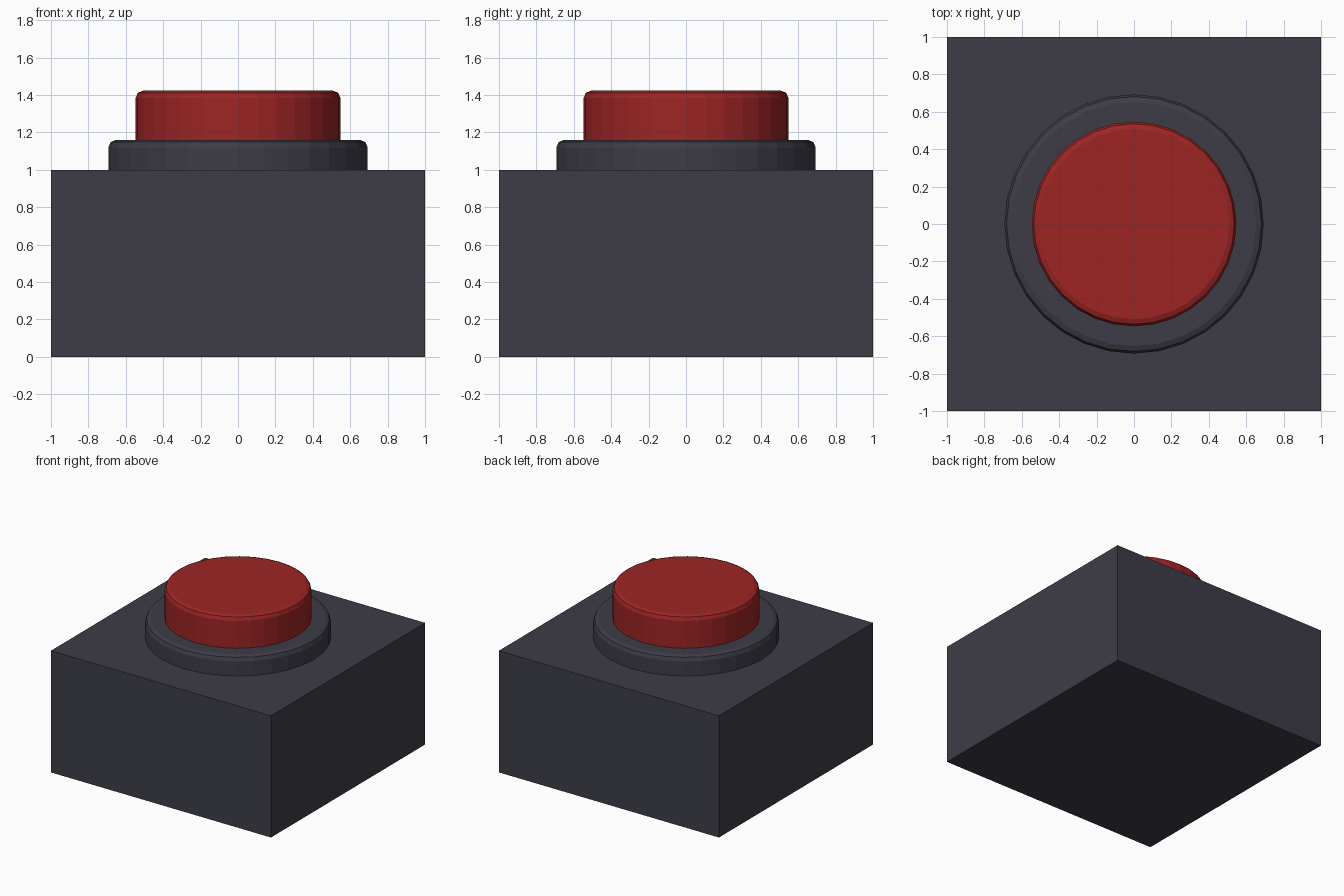
import bpy

if "Cube" in bpy.data.objects:
    bpy.data.objects.remove(bpy.data.objects["Cube"])


def material(name, rgb):
    m = bpy.data.materials.new(name)
    m.diffuse_color = (*rgb, 1.0)
    m.use_nodes = True
    m.node_tree.nodes["Principled BSDF"].inputs["Base Color"].default_value = m.diffuse_color
    return m


DARK = material("dark_grey", (0.048, 0.046, 0.064))
RED = material("red", (0.34, 0.018, 0.018))


def disc(name, radius, z0, z1, mat, bevel):
    """Upright 32-sided cylinder with a rounded top rim."""
    bpy.ops.mesh.primitive_cylinder_add(
        vertices=32, radius=radius, depth=z1 - z0, location=(0, 0, (z0 + z1) / 2))
    ob = bpy.context.object
    ob.name = name
    ob.data.materials.append(mat)
    # weight only the top rim so the bottom stays square
    weights = ob.data.attributes.new("bevel_weight_edge", 'FLOAT', 'EDGE')
    for e in ob.data.edges:
        if all(ob.data.vertices[i].co.z > 0 for i in e.vertices):
            weights.data[e.index].value = 1.0
    mod = ob.modifiers.new("rim", 'BEVEL')
    mod.limit_method = 'WEIGHT'
    mod.width = bevel
    mod.segments = 2
    return ob


# housing block
bpy.ops.mesh.primitive_cube_add(size=1, location=(0, 0, 0.5))
box = bpy.context.object
box.name = "housing"
box.scale = (2, 2, 1)
bpy.ops.object.transform_apply(location=False, rotation=False, scale=True)
box.data.materials.append(DARK)

# collar around the button, and the push button itself
disc("collar", 0.693, 1.0, 1.16, DARK, 0.04)
disc("push_button", 0.547, 1.1, 1.423, RED, 0.038)
